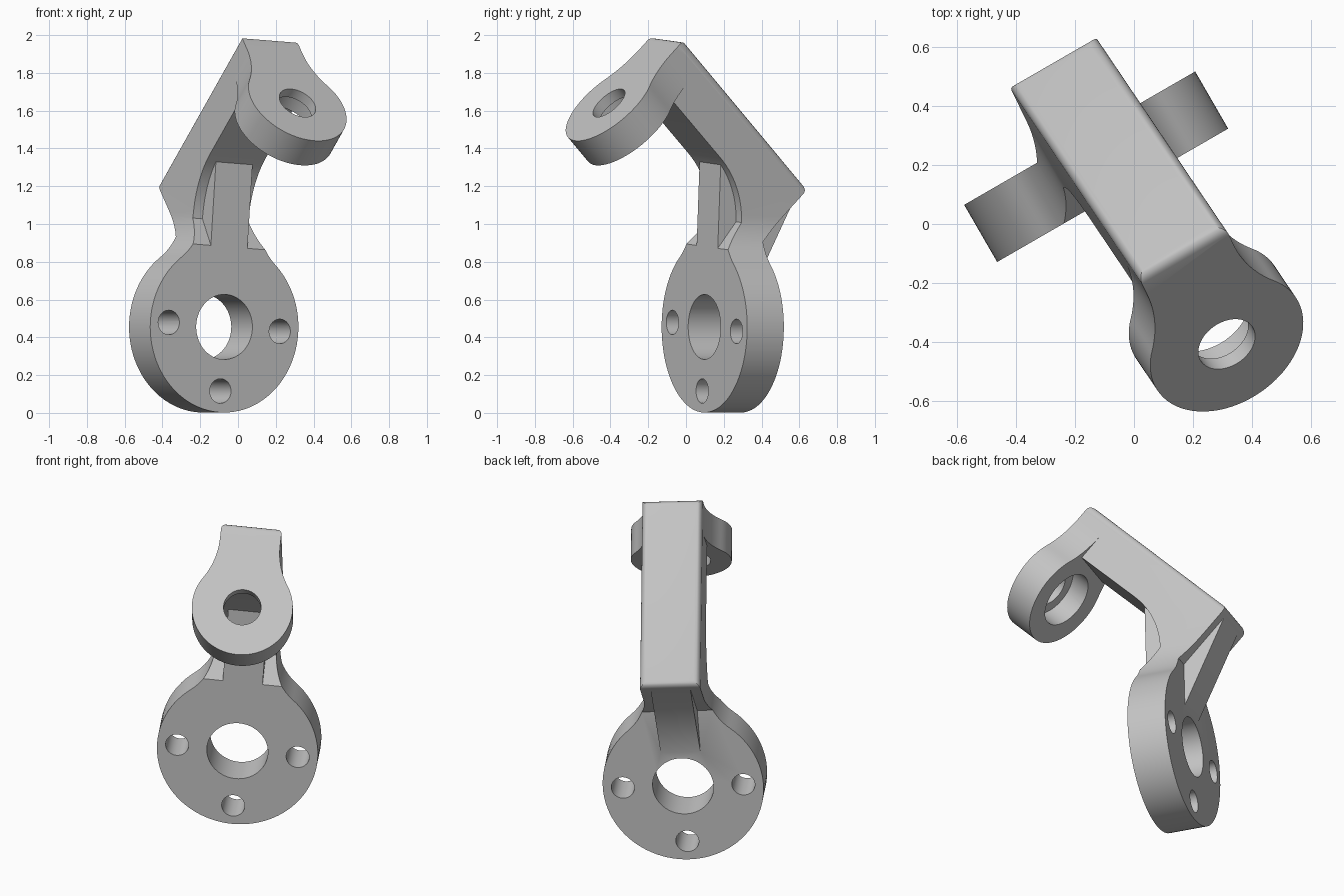
import bpy, bmesh, math
from mathutils import Vector, Matrix

if "Cube" in bpy.data.objects:
    bpy.data.objects.remove(bpy.data.objects["Cube"], do_unlink=True)

# Local frame: x across the bracket, y up the flange, z out of the flange front
X, Y, Z = Vector((1, 0, 0)), Vector((0, 1, 0)), Vector((0, 0, 1))
O = Vector((0, 0, 0))
K = math.sqrt(0.5)
HALF = 0.17            # half width of the arm
THICK = 0.224          # flange thickness


def prism(name, pts, origin, ax, ay, az, lo, hi):
    """Extrude a 2D outline (ax, ay) from lo to hi along az."""
    bm = bmesh.new()
    rings = [[bm.verts.new(origin + ax * a + ay * b + az * h) for a, b in pts]
             for h in (lo, hi)]
    bm.faces.new(rings[0])
    bm.faces.new(rings[1])
    n = len(pts)
    for i in range(n):
        j = (i + 1) % n
        bm.faces.new((rings[0][i], rings[0][j], rings[1][j], rings[1][i]))
    bmesh.ops.recalc_face_normals(bm, faces=bm.faces)
    me = bpy.data.meshes.new(name)
    bm.to_mesh(me)
    bm.free()
    ob = bpy.data.objects.new(name, me)
    bpy.context.collection.objects.link(ob)
    return ob


def combine(target, tool, operation):
    """Apply a boolean and remove the tool."""
    tool.hide_render = True
    mod = target.modifiers.new(tool.name, 'BOOLEAN')
    mod.object, mod.operation, mod.solver = tool, operation, 'EXACT'
    bpy.context.view_layer.objects.active = target
    bpy.ops.object.modifier_apply(modifier=mod.name)
    bpy.data.objects.remove(tool, do_unlink=True)


def arc(cx, cy, r, a0, a1, n):
    return [(cx + r * math.cos(a0 + (a1 - a0) * i / n),
             cy + r * math.sin(a0 + (a1 - a0) * i / n)) for i in range(n + 1)]


def circle(r, cx=0, cy=0, n=48):
    return arc(cx, cy, r, 0, math.tau, n)[:-1]


def lug_outline(radius, start, top):
    """Disc blended by concave fillets into a straight neck along +y."""
    r = (HALF**2 + start**2 - radius**2) / (2 * (radius - HALF))
    t = math.atan2(start, HALF + r)
    right = [(HALF, top)]
    right += arc(HALF + r, start, r, math.pi, math.pi + t, 14)
    right += arc(0, 0, radius, t, -math.pi / 2, 36)[1:]
    return right + [(-a, b) for a, b in reversed(right[:-1])]


# Flange and arm: side profile (z, y) trimmed by the front outline
corner = (0.285, 1.535)
side = [corner, (-0.505, 0.745), (-THICK, 0.464), (-THICK, -0.6), (0, -0.6),
        (0, 0.425)]
side += arc(0.379, 0.566, 0.485, math.pi, math.pi * 0.75, 14)
side += [(0.345, 1.215), (0.349, 1.471)]
bracket = prism("bracket", side, O, Z, Y, X, -0.6, 0.6)
combine(bracket, prism("outline", lug_outline(0.453, 0.6, 1.8),
                       O, X, Y, Z, -0.8, 0.8), 'INTERSECT')

# Rounded rim of the sloping outer face
bm = bmesh.new()
bm.from_mesh(bracket.data)
rim = [e for e in bm.edges
       if all(abs(v.co.y - v.co.z - 1.25) < 0.002 for v in e.verts)
       and len(e.link_faces) == 2 and e.calc_face_angle(0) > 0.5]
bmesh.ops.bevel(bm, geom=rim, offset=0.035, segments=5, profile=0.5,
                affect='EDGES', clamp_overlap=True)
bm.to_mesh(bracket.data)
bm.free()

# Central rib, front and back
rib = [(0, 0.22), (0, 0.88), (-0.3, 0.9), (-0.47, 0.75), (-0.47, 0.71),
       (-THICK, 0.21), (-0.1, 0.2)]
combine(bracket, prism("rib", rib, O, Z, Y, X, -0.112, 0.112), 'UNION')

# Tilted lug at the top of the arm
reach = 0.49
up, out = Vector((0, K, -K)), Vector((0, K, K))
lug_center = Vector((0, corner[1], corner[0])) - up * reach
combine(bracket, prism("lug", lug_outline(0.283, reach - 0.1, reach - 0.045),
                       lug_center, X, up, out, -0.184, 0), 'UNION')

# Bores: flange centre, three bolt holes, lug hole and its counterbore
combine(bracket, prism("bore", circle(0.172, n=64), O, X, Y, Z, -0.4, 0.2),
        'DIFFERENCE')
for cx, cy in ((0.34, 0), (-0.34, 0), (0, -0.34)):
    combine(bracket, prism("bolt_hole", circle(0.065, cx, cy, 32),
                           O, X, Y, Z, -0.4, 0.2), 'DIFFERENCE')
combine(bracket, prism("lug_hole", circle(0.105), lug_center, X, up, out,
                       -0.3, 0.1), 'DIFFERENCE')
combine(bracket, prism("counterbore", circle(0.165), lug_center, X, up, out,
                       -0.25, -0.06), 'DIFFERENCE')

# Turn the bracket into its standing pose
turn, roll = math.radians(30), math.radians(4)
pose = (Matrix.Translation((-0.0725, 0.0975, 0.455))
        @ Matrix.Rotation(turn, 4, 'Z')
        @ Matrix.Rotation(math.pi / 2, 4, 'X')
        @ Matrix.Rotation(-roll, 4, 'Z'))
bracket.data.transform(pose)

# Plain grey metal
grey = bpy.data.materials.new("grey_metal")
grey.use_nodes = True
colour = (0.55, 0.55, 0.55, 1)
grey.diffuse_color = colour
grey.node_tree.nodes["Principled BSDF"].inputs["Base Color"].default_value = colour
bracket.data.materials.clear()
bracket.data.materials.append(grey)
for p in bracket.data.polygons:
    p.material_index = 0

bpy.ops.object.select_all(action='DESELECT')
bracket.select_set(True)
bpy.context.view_layer.objects.active = bracket
bpy.ops.object.shade_smooth_by_angle(angle=math.radians(30))
